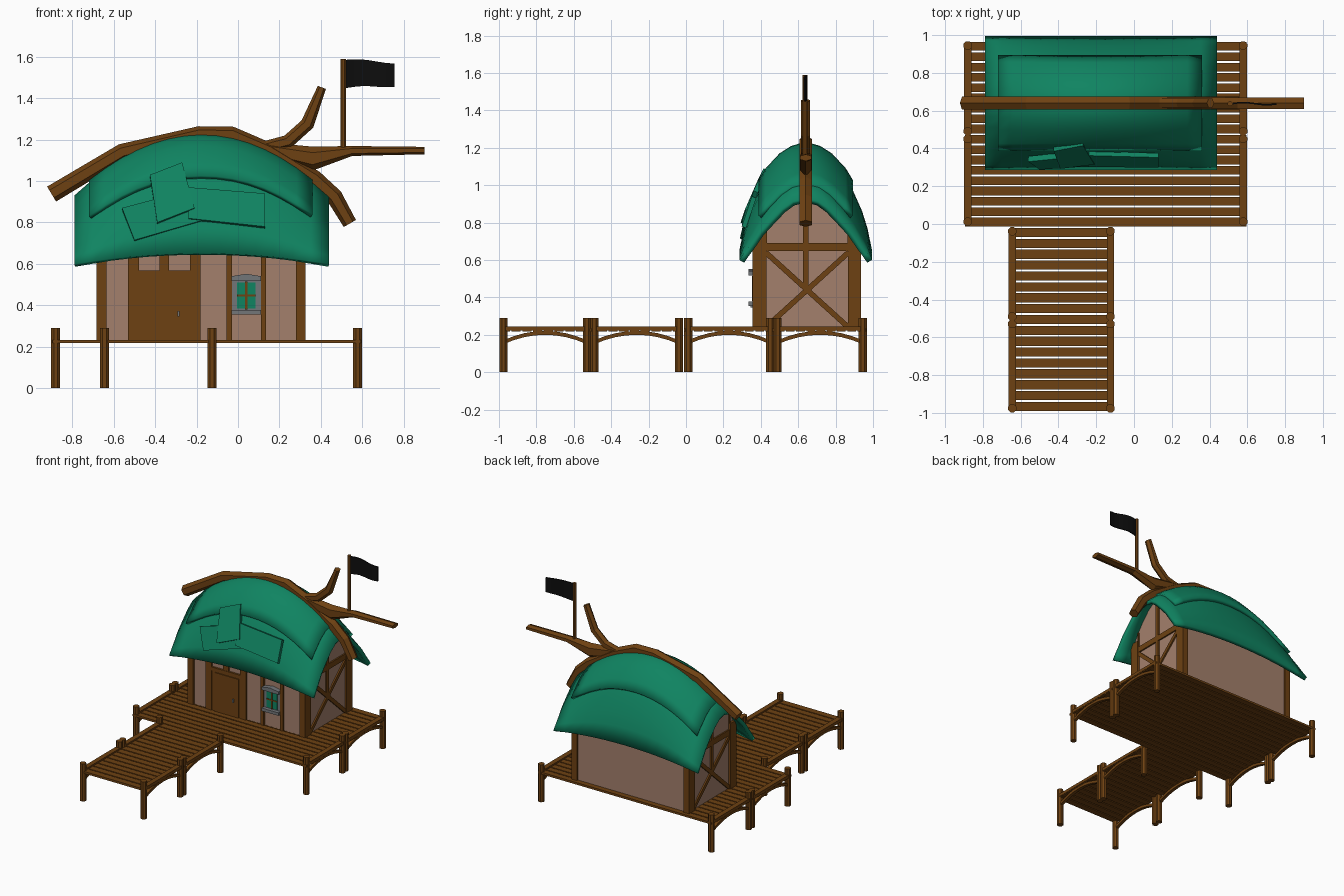
import bpy, bmesh, math
from mathutils import Vector, Matrix

if "Cube" in bpy.data.objects:
    bpy.data.objects.remove(bpy.data.objects["Cube"])


def mat(name, r, g, b):
    m = bpy.data.materials.new(name)
    m.diffuse_color = (r, g, b, 1)
    m.use_nodes = True
    m.node_tree.nodes["Principled BSDF"].inputs["Base Color"].default_value = m.diffuse_color
    return m


WOOD = mat("brown wood", .155, .053, .006)
PLASTER = mat("tan plaster", .37, .215, .15)
GREEN = mat("green roof", .005, .23, .12)
BLACK = mat("black cloth", .004, .004, .004)
GREY = mat("grey stone", .17, .18, .19)


def finish(name, bm, m, recalc=True):
    if recalc:
        bmesh.ops.recalc_face_normals(bm, faces=bm.faces)
    me = bpy.data.meshes.new(name)
    bm.to_mesh(me)
    bm.free()
    me.materials.append(m)
    ob = bpy.data.objects.new(name, me)
    bpy.context.collection.objects.link(ob)
    return ob


def boxes(name, items, m):
    """items: (x0, x1, y0, y1, z0, z1)"""
    bm = bmesh.new()
    for x0, x1, y0, y1, z0, z1 in items:
        M = Matrix.Translation(((x0+x1)/2, (y0+y1)/2, (z0+z1)/2)) @ Matrix.Diagonal((x1-x0, y1-y0, z1-z0, 1))
        bmesh.ops.create_cube(bm, size=1, matrix=M)
    return finish(name, bm, m)


def loft(name, rings, m):
    bm = bmesh.new()
    vs = [[bm.verts.new(p) for p in r] for r in rings]
    n = len(vs[0])
    for a, b in zip(vs, vs[1:]):
        for i in range(n):
            bm.faces.new((a[i], a[(i+1) % n], b[(i+1) % n], b[i]))
    bm.faces.new(vs[0])
    bm.faces.new(vs[-1])
    return finish(name, bm, m)


def prism_x(name, outline, x0, x1, m):
    return loft(name, [[(x, y, z) for y, z in outline] for x in (x0, x1)], m)


def hex_beam(name, path, ry, m, y=.64):
    """Six-sided timber following path points (x, z, half height)."""
    rings = []
    for i, (x, z, r) in enumerate(path):
        a, b = path[max(i-1, 0)], path[min(i+1, len(path)-1)]
        d = Vector((b[0]-a[0], 0, b[1]-a[1])).normalized()
        n = Vector((-d.z, 0, d.x))
        ring = []
        for k in range(6):
            t = math.radians(90 + 60*k)
            ring.append(Vector((x, y, z)) + n*r*math.sin(t) + Vector((0, ry/.866*math.cos(t), 0)))
        rings.append(ring)
    return loft(name, rings, m)


def post(name, x, y, z0, z1, r, m, seg=8):
    bm = bmesh.new()
    bmesh.ops.create_cone(bm, cap_ends=True, segments=seg, radius1=r, radius2=r, depth=z1-z0,
                          matrix=Matrix.Translation((x, y, (z0+z1)/2)) @ Matrix.Rotation(math.pi/seg, 4, 'Z'))
    return finish(name, bm, m)


# --- decks: planks, side rails, posts and arched braces ---
def planks(name, x0, x1, y0, y1, n):
    s = (y1-y0)/n
    boxes(name, [(x0, x1, y0+i*s, y0+(i+1)*s-.009, .217, .233) for i in range(n)], WOOD)


planks("main_deck_planks", -.895, .595, -.012, .972, 18)
planks("pier_planks", -.66, -.11, -.99, -.012, 17)


def bay(x, y0, y1):
    post("deck_post", x, y0, 0, .29, .0235, WOOD)
    post("deck_post", x, y1, 0, .29, .0235, WOOD)
    boxes("deck_side_rail", [(x-.019, x+.019, y0, y1, .222, .245)], WOOD)
    ts = [i/8 for i in range(9)]
    arc = [(y0+(y1-y0)*t, .15+.05*(1-(2*t-1)**2)) for t in ts]
    prism_x("deck_arch_brace", arc + [(y, z+.021) for y, z in reversed(arc)], x-.012, x+.012, WOOD)


for x in (-.88, .578):
    bay(x, .012, .45)
    bay(x, .49, .945)
for x in (-.645, -.125):
    bay(x, -.976, -.53)
    bay(x, -.49, -.038)

# --- curved roof surface ---
VS = [0, .2, .36, .55, .7, .85, .93, 1]
MID = [1, .96, .89, .75, .58, .37, .21, 0]
END = [1, .95, .83, .62, .45, .22, .11, 0]


def roof_point(u, v, lift=0):
    a = min(abs(v), 1)
    i = next(k for k in range(7) if a <= VS[k+1])
    t = (a-VS[i])/(VS[i+1]-VS[i])
    w = abs(u)**3
    f = [MID[k]*(1-w)+END[k]*w for k in (i, i+1)]
    f = f[0]*(1-t)+f[1]*t
    eave, ridge = .65-.05*u*u, 1.22-.29*u*u
    return Vector((-.175+.615*u, .64+.355*v+lift*v*1.4, eave+(ridge-eave)*f+lift*.5))


def roof_sheet(name, u0, u1, vs, lift, thick):
    bm = bmesh.new()
    nu = 14
    g = [[bm.verts.new(roof_point(u0+(u1-u0)*i/nu, v, lift)) for v in vs] for i in range(nu+1)]
    for i in range(nu):
        for j in range(len(vs)-1):
            bm.faces.new((g[i][j], g[i+1][j], g[i+1][j+1], g[i][j+1]))
    ob = finish(name, bm, GREEN, recalc=False)
    ob.data.shade_smooth()
    ob.data.set_sharp_from_angle(angle=math.radians(35))
    s = ob.modifiers.new("thickness", 'SOLIDIFY')
    s.thickness, s.offset = thick, -1
    return ob


roof_sheet("roof", -1, 1, [-v for v in VS[:0:-1]] + VS, 0, .03)
half = [.2, .36, .55, .65]
roof_sheet("roof_top_layer", -.885, .87, [-v for v in half[::-1]] + [0] + half, .025, .03)


# patches nailed on the front slope: corners, thickness
def patch(name, corners, t):
    c = [Vector(p) for p in corners]
    n = (c[2]-c[0]).cross(c[3]-c[1]).normalized()
    if n.y > 0:
        n = -n
    loft(name, [c, [p-n*t for p in c]], GREEN)


patch("roof_patch_upper", [(-.425, .385, 1.03), (-.27, .415, 1.09), (-.21, .315, .87), (-.39, .292, .80)], .03)
patch("roof_patch_left", [(-.56, .33, .87), (-.41, .345, .91), (-.14, .312, .82), (-.5, .288, .715)], .03)
patch("roof_patch_right", [(-.24, .362, .97), (.13, .352, .94), (.13, .298, .78), (-.24, .303, .82)], .025)

# --- house body, its gable follows the underside of the roof ---
top = [(p.y, p.z-.035) for p in (roof_point(.8, v) for v in (.75, .55, .36, .2, 0, -.2, -.36, -.55, -.75))]
prism_x("plaster_walls", [(.372, .23), (.922, .23)] + [(.922, top[0][1])] + top[1:-1] + [(.372, top[-1][1])],
        -.665, .31, PLASTER)

# corner posts and front timbers
boxes("corner_posts", [(x0, x1, y0, y1, .23, .74) for x0, x1 in ((-.682, -.635), (.28, .326))
                       for y0, y1 in ((.356, .43), (.865, .936))], WOOD)
boxes("front_timbers", [(a, b, .357, .38, .23, .75) for a, b in
                        ((-.53, -.478), (-.232, -.182), (-.055, -.03), (.11, .135))]
      + [(-.48, -.23, .357, .38, .54, .568), (-.38, -.332, .36, .38, .568, .75)], WOOD)

# gable timbers on both ends
for s, x in ((-1, -.668), (1, .313)):
    a, b = x-.008, x+.008
    boxes("gable_beam", [(a, b, .38, .915, .648, .692), (a, b, .626, .654, .45, .95),
                         (a, b, .42, .432, .69, .81), (a, b, .863, .875, .69, .81)], WOOD)
    for y0, y1 in ((.425, .87), (.87, .425)):
        d = .017
        w = d if y1 > y0 else -d
        prism_x("gable_cross_brace", [(y0-w*.7, .235+d*.7), (y0+w*.7, .235-d*.3),
                                      (y1+w*.7, .645-d*.7), (y1-w*.7, .645+d*.3)], a, b, WOOD)

# door
boxes("door_frame", [(-.48, -.23, .362, .378, .233, .54)], WOOD)
boxes("door", [(-.45, -.245, .355, .375, .233, .533)], WOOD)
boxes("door_handle", [(-.292, -.282, .346, .356, .345, .372)], GREY)

# window: stone surround, panes, glazing bars, projecting sill and hood
boxes("window_surround", [(-.03, .11, .362, .38, .355, .535)], GREY)
boxes("window_panes", [(-.005, .036, .357, .364, .385, .51), (.044, .085, .357, .364, .385, .51)], GREEN)
boxes("window_bars", [(.035, .045, .353, .364, .38, .515), (-.005, .085, .354, .364, .443, .453)], WOOD)
boxes("window_sill", [(-.032, .112, .334, .375, .355, .378)], GREY)
hood = [(-.032, .518), (.112, .518), (.112, .54), (.04, .552), (-.032, .54)]
loft("window_hood", [[(x, y, z) for x, z in hood] for y in (.334, .375)], GREY)

# --- ridge timber, forked prow, flag ---
hex_beam("ridge_beam", [(-.9, .937, .042), (-.56, 1.14, .04), (-.185, 1.228, .037), (-.03, 1.226, .037),
                        (.15, 1.148, .037), (.37, 1.01, .042), (.465, .925, .04), (.54, .795, .034)], .034, WOOD)
hex_beam("prow_spar", [(.15, 1.15, .035), (.36, 1.108, .058), (.55, 1.145, .024), (.9, 1.147, .018)], .031, WOOD)
hex_beam("prow_fork", [(.12, 1.16, .03), (.24, 1.19, .033), (.335, 1.275, .033), (.405, 1.452, .021)], .024, WOOD)
post("flag_pole", .508, .637, 1.13, 1.59, .014, WOOD)
rings = []
for i in range(7):
    t = i/6
    x, y, w = .518+.237*t, .637+.006*math.sin(t*6), .006*math.sin(t*5)
    z0, z1 = 1.448+w+.012*t, 1.585-.012*t+w
    rings.append([(x, y-.004, z0), (x, y+.004, z0), (x, y+.004, z1), (x, y-.004, z1)])
loft("flag", rings, BLACK)
